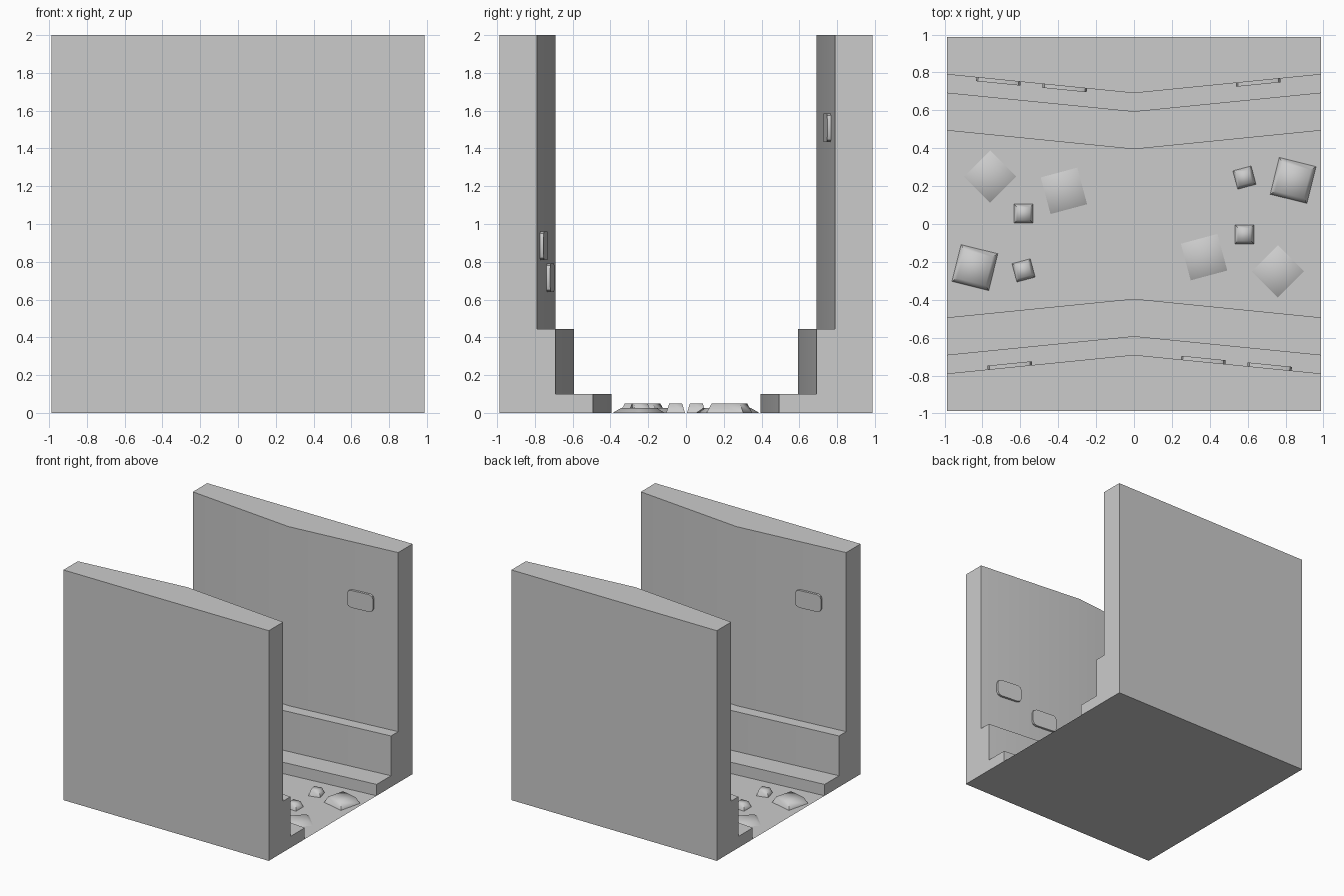
import bpy, bmesh
from math import radians, cos, sin, atan2, pi
from mathutils import Matrix, Vector

if "Cube" in bpy.data.objects:
    bpy.data.objects.remove(bpy.data.objects["Cube"])

U = 0.0987          # module of the layout
E = 10 * U          # half width of the tile
H = 2.0


def make(name, bm, angle):
    bmesh.ops.recalc_face_normals(bm, faces=bm.faces)
    me = bpy.data.meshes.new(name)
    bm.to_mesh(me)
    bm.free()
    for p in me.polygons:
        p.use_smooth = True
    me.set_sharp_from_angle(angle=radians(angle))
    ob = bpy.data.objects.new(name, me)
    bpy.context.collection.objects.link(ob)
    return ob


def wall(name, turn):
    # stepped profile (y, z) at the tile ends; inner points move in by U at the middle
    prof = [(E, 0), (E, H), (8 * U, H), (8 * U, 4.5 * U), (7 * U, 4.5 * U),
            (7 * U, U), (5 * U, U), (5 * U, 0)]
    bm = bmesh.new()
    rings = []
    for x, shift in ((-E, 0), (0, U), (E, 0)):
        rings.append([bm.verts.new((x, y - (shift if i > 1 else 0), z))
                      for i, (y, z) in enumerate(prof)])
    for a, b in zip(rings, rings[1:]):
        for i in range(len(prof) - 1):
            bm.faces.new((a[i], a[i + 1], b[i + 1], b[i]))
    bm.faces.new(rings[0])
    bm.faces.new(rings[-1])
    # floor under the wall closes it
    for a, b in zip(rings, rings[1:]):
        bm.faces.new((a[-1], a[0], b[0], b[-1]))
    bmesh.ops.transform(bm, matrix=turn, verts=bm.verts)
    return make(name, bm, 30)


def rock(name, x, y, side, top, height, rot, turn):
    # low square frustum, smooth shaded
    bm = bmesh.new()
    bmesh.ops.create_cube(bm, size=1)
    for v in bm.verts:
        s = top if v.co.z > 0 else side
        v.co = (v.co.x * s, v.co.y * s, height if v.co.z > 0 else 0)
    m = turn @ Matrix.Translation((x, y, 0)) @ Matrix.Rotation(radians(rot), 4, 'Z')
    bmesh.ops.delete(bm, geom=[f for f in bm.faces if f.calc_center_median().z < 1e-5],
                     context='FACES')
    bmesh.ops.transform(bm, matrix=m, verts=bm.verts)
    return make(name, bm, 80)


def stone_plate(name, x, z, turn):
    # rounded plate lying on the inclined wall face
    w, h, t, r = 0.235, 0.15, 0.02, 0.035
    pts = []
    for k, (sx, sz) in enumerate(((1, 1), (-1, 1), (-1, -1), (1, -1))):
        for j in range(3):
            a = k * pi / 2 + j * pi / 4
            pts.append((sx * (w / 2 - r) + r * cos(a), sz * (h / 2 - r) + r * sin(a)))
    bm = bmesh.new()
    f = bm.faces.new([bm.verts.new((px, 0.003, pz)) for px, pz in pts])
    out = bmesh.ops.extrude_face_region(bm, geom=[f])
    bmesh.ops.translate(bm, vec=Vector((0, -t - 0.003, 0)),
                        verts=[g for g in out['geom'] if isinstance(g, bmesh.types.BMVert)])
    tilt = atan2(U, E) * (1 if x > 0 else -1)
    m = turn @ Matrix.Translation((x, 7 * U + U * abs(x) / E, z)) @ Matrix.Rotation(tilt, 4, 'Z')
    bmesh.ops.transform(bm, matrix=m, verts=bm.verts)
    return make(name, bm, 30)


# canyon floor between the walls
bm = bmesh.new()
s = [(-E, 5 * U), (0, 4 * U), (E, 5 * U)]
rows = [[bm.verts.new((x, k * y, 0)) for x, y in s] for k in (-1, 1)]
for i in range(2):
    bm.faces.new((rows[0][i], rows[0][i + 1], rows[1][i + 1], rows[1][i]))
make("floor", bm, 30)

# everything repeats with a half turn about z
for side, ang in (("back", 0), ("front", pi)):
    turn = Matrix.Rotation(ang, 4, 'Z')
    wall(side + "_wall", turn)
    for i, (x, z) in enumerate(((-0.715, 0.885), (-0.365, 0.715), (0.655, 1.51))):
        stone_plate(f"{side}_wall_stone_{i}", x, z, turn)
    for i, (x, y, a, b, h, r) in enumerate((
            (-0.76, 0.25, 0.195, 0.135, 0.025, 45),
            (-0.37, 0.175, 0.2, 0.14, 0.025, 15),
            (-0.84, -0.23, 0.2, 0.155, 0.05, -14),
            (-0.583, 0.055, 0.1, 0.068, 0.05, 0),
            (-0.583, -0.245, 0.1, 0.068, 0.05, 15))):
        rock(f"{side}_rock_{i}", x, y, a, b, h, r, turn)
